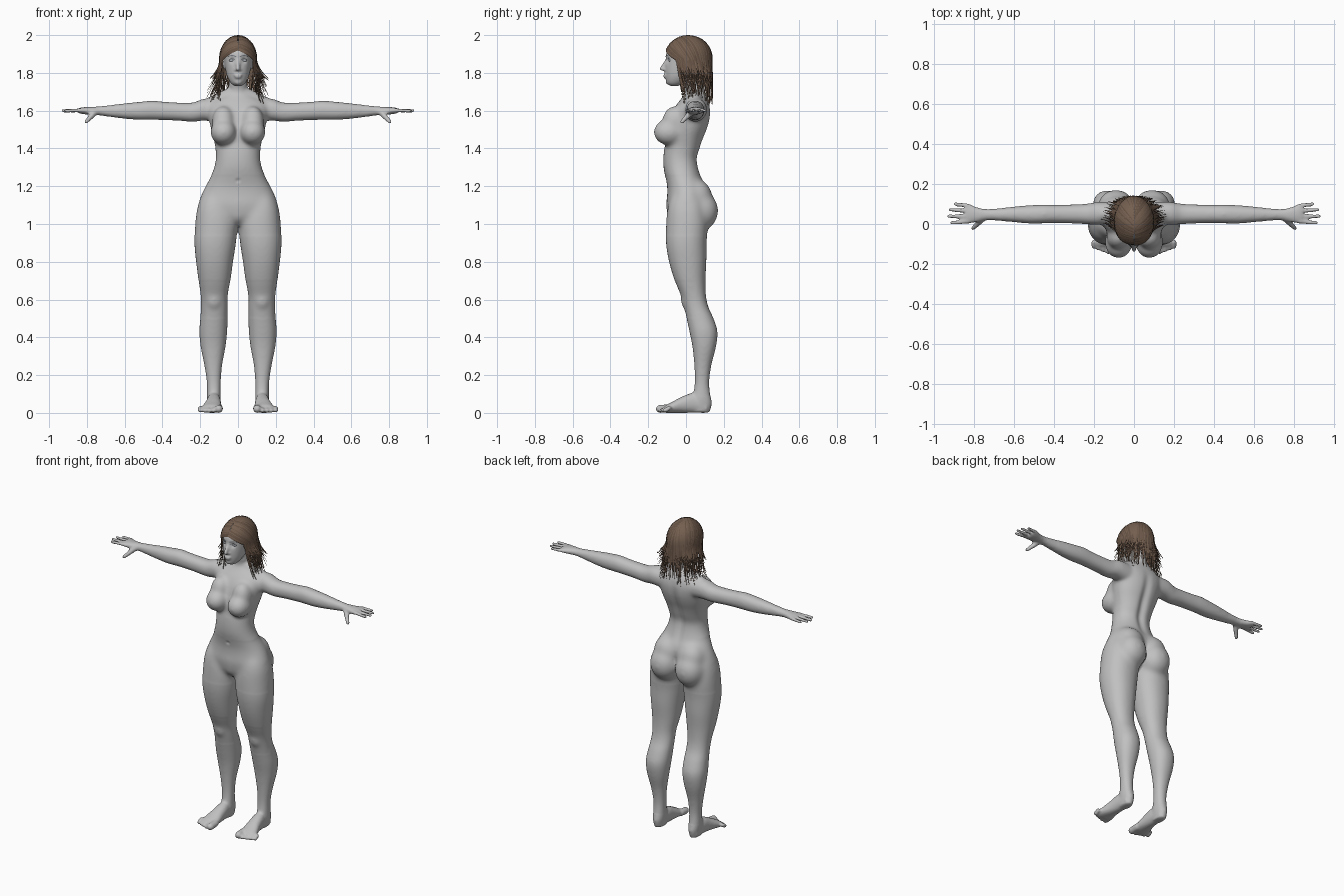
import bpy
import bmesh
import math
import random
from mathutils import Vector
from mathutils.bvhtree import BVHTree

random.seed(4)
if "Cube" in bpy.data.objects:
    bpy.data.objects.remove(bpy.data.objects["Cube"])


def material(name, colour):
    mat = bpy.data.materials.new(name)
    mat.use_nodes = True
    mat.diffuse_color = (*colour, 1)
    mat.node_tree.nodes["Principled BSDF"].inputs["Base Color"].default_value = (*colour, 1)
    return mat


grey = material("matte grey", (0.53, 0.53, 0.53))
brown = material("hair brown", (0.175, 0.115, 0.08))
dark_brown = material("dark hair brown", (0.13, 0.083, 0.057))
eye_grey = material("eye grey", (0.42, 0.45, 0.49))
dark_grey = material("slate grey", (0.17, 0.185, 0.21))


def make_object(name, bm, *mats):
    mesh = bpy.data.meshes.new(name)
    bm.to_mesh(mesh)
    bm.free()
    ob = bpy.data.objects.new(name, mesh)
    bpy.context.scene.collection.objects.link(ob)
    for mat in mats:
        mesh.materials.append(mat)
    mesh.shade_smooth()
    return ob


# Section kinds: each turns a table row into a centre and two half axes
def level(row):
    z, x0, x1, y0, y1 = row
    return (Vector(((x0 + x1) / 2, (y0 + y1) / 2, z)),
            Vector(((x1 - x0) / 2, 0, 0)), Vector((0, (y1 - y0) / 2, 0)))


def centred(row):
    z, half, y0, y1 = row
    return level((z, -half, half, y0, y1))


def sideways(row):
    x, y, z, ry, rz = row
    return Vector((x, y, z)), Vector((0, ry, 0)), Vector((0, 0, rz))


def lengthways(row):
    y, x, half, height = row
    return Vector((x, y, height / 2)), Vector((half, 0, 0)), Vector((0, 0, height / 2))


def catmull(a, b, c, d, t):
    return [q + t * (r - p) / 2 + t * t * (p - 2.5 * q + 2 * r - s / 2)
            + t ** 3 * (1.5 * (q - r) + (s - p) / 2) for p, q, r, s in zip(a, b, c, d)]


def loft(bm, rows, kind, side=1, steps=4, sides=28):
    """Skin smoothly interpolated sections into a closed tube."""
    padded = [rows[0], *rows, rows[-1]]
    smooth = [catmull(*padded[i:i + 4], k / steps)
              for i in range(len(rows) - 1) for k in range(steps)] + [rows[-1]]
    rings = []
    for row in smooth:
        c, u, v = kind(row)
        ring = []
        for k in range(sides):
            ca, sa = (f(math.tau * k / sides) for f in (math.cos, math.sin))
            p = c + u * math.copysign(abs(ca) ** 0.92, ca) + v * math.copysign(abs(sa) ** 0.92, sa)
            ring.append(bm.verts.new((p.x * side, p.y, p.z)))
        rings.append(ring)
    for a, b in zip(rings, rings[1:]):
        for k in range(sides):
            n = (k + 1) % sides
            bm.faces.new((a[k], a[n], b[n], b[k]))
    bm.faces.new(rings[0][::-1])
    bm.faces.new(rings[-1])


def ball(bm, centre, radii, side=1):
    (x, y, z), (rx, ry, rz) = centre, radii
    arcs = [math.pi * (k + .2) / 12.4 for k in range(13)]
    rows = [(z - rz * math.cos(a), x - rx * math.sin(a), x + rx * math.sin(a),
             y - ry * math.sin(a), y + ry * math.sin(a)) for a in arcs]
    loft(bm, rows, level, side, 1, 20)


def digit(bm, start, end, r0, r1, side=1):
    """A tapered capsule for a finger, thumb or toe."""
    start, axis = Vector(start), Vector(end) - Vector(start)
    length = axis.length
    axis.normalize()
    u = axis.orthogonal().normalized()
    v = axis.cross(u)
    arcs = [math.pi / 2 * k / 4 for k in (.3, 1, 2, 3, 4)]
    rows = [(-r0 * math.cos(a), r0 * math.sin(a)) for a in arcs]
    rows += [(length + r1 * math.cos(a), r1 * math.sin(a)) for a in arcs[::-1]]
    loft(bm, rows, lambda row: (start + axis * row[0], u * row[1], v * row[1]), side, 1, 14)


TORSO = [(.99, .03, -.055, .04), (1.03, .13, -.092, .08), (1.1, .205, -.104, .1),
         (1.15, .197, -.1, .11), (1.2, .173, -.1, .105), (1.25, .146, -.11, .082),
         (1.3, .126, -.119, .067), (1.35, .117, -.12, .062), (1.4, .12, -.115, .077),
         (1.45, .13, -.106, .093), (1.5, .143, -.1, .113), (1.55, .153, -.09, .127),
         (1.6, .165, -.07, .13), (1.64, .155, -.045, .122), (1.67, .105, -.02, .112),
         (1.7, .056, -.004, .1), (1.74, .049, -.01, .09), (1.81, .047, -.01, .09)]
LEG = [(1.18, .08, .165, -.05, .06), (1.14, .05, .195, -.08, .09), (1.08, .02, .217, -.098, .105),
       (1, .003, .227, -.106, .116), (.9, .011, .231, -.106, .109),
       (.8, .026, .222, -.09, .108), (.7, .04, .209, -.06, .103), (.62, .054, .198, -.027, .106),
       (.56, .055, .196, -.011, .119), (.5, .055, .2, .003, .146), (.43, .057, .205, .018, .167),
       (.35, .066, .198, .034, .159), (.25, .084, .178, .044, .134), (.16, .091, .165, .046, .123),
       (.09, .091, .164, .035, .13), (.05, .092, .162, .02, .137), (.004, .1, .155, .03, .125)]
FOOT = [(.11, .128, .03, .06), (.04, .128, .036, .105), (-.02, .131, .042, .086),
        (-.07, .137, .051, .06), (-.1, .14, .053, .045), (-.112, .14, .048, .036)]
ARM = [(.1, .055, 1.6, .055, .06), (.18, .053, 1.605, .057, .058), (.24, .05, 1.592, .051, .051),
       (.32, .05, 1.595, .047, .048), (.4, .05, 1.599, .046, .049), (.45, .05, 1.602, .047, .051),
       (.52, .048, 1.599, .046, .048), (.6, .048, 1.598, .039, .041), (.68, .047, 1.598, .031, .031),
       (.74, .047, 1.599, .028, .024), (.78, .046, 1.599, .036, .021), (.82, .051, 1.6, .046, .018),
       (.842, .052, 1.6, .045, .014)]
HEAD = [(1.729, .014, -.078, -.04), (1.737, .028, -.092, -.03), (1.75, .041, -.103, 0),
        (1.78, .057, -.108, .04), (1.82, .067, -.111, .085), (1.87, .073, -.107, .105),
        (1.91, .072, -.103, .108), (1.95, .058, -.076, .085), (1.972, .035, -.045, .06)]

# Body masses
bm = bmesh.new()
loft(bm, TORSO, centred)
loft(bm, HEAD, centred)
for s in (1, -1):
    loft(bm, LEG, level, s)
    loft(bm, FOOT, lengthways, s)
    loft(bm, ARM, sideways, s)
    ball(bm, (.09, .072, 1.07), (.094, .1, .108), s)      # seat
    ball(bm, (.085, .05, 1.14), (.09, .09, .1), s)
    ball(bm, (.077, -.09, 1.486), (.069, .082, .07), s)   # chest
    ball(bm, (.078, -.06, 1.54), (.06, .066, .085), s)
    ball(bm, (.127, .004, .6), (.04, .032, .055), s)      # kneecap
    ball(bm, (.072, .01, 1.85), (.01, .02, .03), s)       # ear
    digit(bm, (.02, .04, 1.69), (.15, .05, 1.635), .04, .035, s)  # shoulder slope
    for y, end_y, tip in ((.091, .1, .902), (.065, .071, .928), (.038, .039, .935), (.012, .006, .92)):
        digit(bm, (.825, y, 1.602), (tip - .009, end_y, 1.6), .0105, .009, s)
    digit(bm, (.755, .028, 1.593), (.805, -.022, 1.54), .018, .01, s)
    for k in range(5):
        r = .021 if k == 0 else .0125
        x = .101 + .0235 * k + (.005 if k else 0)
        digit(bm, (x, -.09, .025), (x, -.16 + .009 * k + r, r), r, r, s)
# Nose, lips and chin
digit(bm, (0, -.102, 1.868), (0, -.128, 1.822), .008, .0115)
ball(bm, (0, -.112, 1.817), (.018, .012, .008))
ball(bm, (0, -.11, 1.789), (.023, .011, .006))
ball(bm, (0, -.11, 1.778), (.019, .011, .006))
ball(bm, (0, -.093, 1.752), (.02, .015, .015))
bmesh.ops.recalc_face_normals(bm, faces=bm.faces)
blank = make_object("body_blank", bm)

# Fuse the masses into one skin
remesh = blank.modifiers.new("fuse", "REMESH")
remesh.mode = "VOXEL"
remesh.voxel_size = 0.0068
fused = blank.evaluated_get(bpy.context.evaluated_depsgraph_get())
bm = bmesh.new()
bm.from_mesh(fused.to_mesh())
bpy.data.objects.remove(blank)


def relax(rule, times):
    verts = [v for v in bm.verts if rule(v.co)]
    for _ in range(times):
        bmesh.ops.smooth_vert(bm, verts=verts, factor=0.5, use_axis_x=True, use_axis_y=True, use_axis_z=True)


relax(lambda p: True, 2)
relax(lambda p: abs(p.x) < .76 and .09 < p.z < 1.73, 8)
# Soften the hips, chest and knees where masses meet
relax(lambda p: .94 < p.z < 1.26 and abs(p.x) > .012, 24)
relax(lambda p: p.y < .02 and 1.4 < p.z < 1.66 and abs(p.x) < .17, 14)
relax(lambda p: p.y < .05 and .5 < p.z < .7, 12)

# Carve spine, eye sockets and navel
DENTS = [(Vector((.032, -.1, 1.868)), .015, .011), (Vector((-.032, -.1, 1.868)), .015, .011),
         (Vector((0, -.105, 1.23)), .01, .006)]
for v in bm.verts:
    p = v.co
    if abs(p.x) < .1 and p.y > .02 and 1.18 < p.z < 1.64:
        p.y -= .016 * math.exp(-(p.x / .025) ** 2) * math.sin(math.pi * (p.z - 1.18) / .46)
    for centre, size, depth in DENTS:
        p.y += depth * math.exp(-((p - centre).length / size) ** 2)
skin = BVHTree.FromBMesh(bm)
make_object("body", bm, grey)


def on_face(x, z, lift):
    hit = skin.ray_cast(Vector((x, -1, z)), Vector((0, 1, 0)))[0]
    return Vector((x, hit.y - lift, z))


def ribbon(bm, path, normals, width, index=0):
    """A ridged strip that narrows to its tip."""
    rows = []
    for k, (p, n) in enumerate(zip(path, normals)):
        along = path[min(k + 1, len(path) - 1)] - path[max(k - 1, 0)]
        across = along.cross(n).normalized() * width * max(.04, 1 - (k / (len(path) - 1)) ** 2.5)
        rows.append([bm.verts.new(q) for q in (p - across, p + n * width * .3, p + across)])
    for a, b in zip(rows, rows[1:]):
        for k in (0, 1):
            bm.faces.new((a[k], a[k + 1], b[k + 1], b[k])).material_index = index


# Eyes, lashes and brows
eyes, marks = bmesh.new(), bmesh.new()
front = Vector((0, -1, 0))
for s in (1, -1):
    ball(eyes, on_face(.032 * s, 1.866, -.004), (.015, .009, .008))
    for base, arch, reach, thick in ((1.886, .006, .023, .0025), (1.87, .006, .018, .002)):
        path = [on_face(s * (.033 + reach * t), base + arch * (1 - t * t), .003)
                for t in (-1, -.6, -.2, .2, .6, 1)]
        ribbon(marks, path, [front] * len(path), thick)
make_object("eyes", eyes, eye_grey)
make_object("brows_and_lashes", marks, dark_grey)

# Hair: locks swept from a centre parting, over the skull, then hanging
SKULL, RADII = Vector((0, .012, 1.875)), Vector((.098, .126, .122))


def lock(bm, side, share, scale, hem, width, index, jitter):
    sweep = math.radians(-30 + 118 * share) + random.uniform(-jitter, jitter)
    part = math.radians(-62 + 99 * share) + random.uniform(-jitter, jitter)
    root = Vector((.02 * side, math.sin(part), math.cos(part))).normalized()
    rim = Vector((math.cos(sweep) * side, math.sin(sweep), 0))
    normals = [root.slerp(rim, k / 7) for k in range(8)]
    path = [SKULL + Vector([a * b for a, b in zip(d, RADII)]) * scale for d in normals]
    last = path[-1]
    flare = random.uniform(.1, 1) * .06 * math.cos(sweep)
    drift = random.uniform(-.015, .015)
    for k in range(1, 8):
        t = k / 7
        path.append(last + Vector((side * flare * t * t + drift * t, .04 * t * (1 - share),
                                   (hem - last.z) * t)))
        normals.append(rim)
    ribbon(bm, path, normals, width, index)


hair = bmesh.new()
for s in (1, -1):
    for k in range(40):
        lock(hair, s, k / 39, .975, 1.77, .014, 1, 0)
    for k in range(150):
        lock(hair, s, k / 149, random.uniform(.985, 1.012), random.uniform(1.62, 1.78),
             random.uniform(.004, .008), int(random.random() < .25), .06)
make_object("hair", hair, brown, dark_brown)
